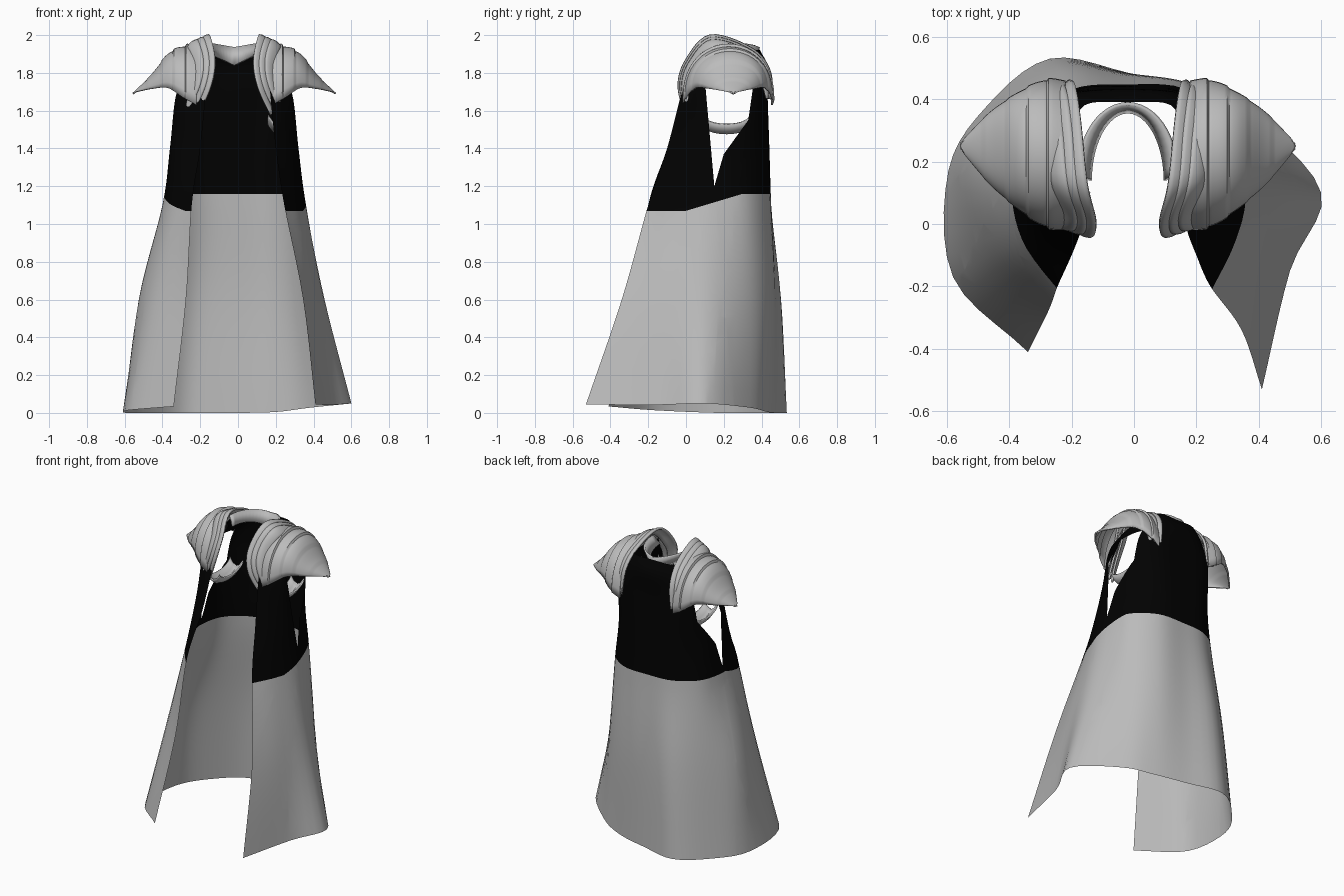
import bpy, bmesh, math
from mathutils import Vector

cube = bpy.data.objects.get("Cube")
if cube:
    bpy.data.objects.remove(cube, do_unlink=True)


def material(name, value):
    m = bpy.data.materials.new(name)
    m.use_nodes = True
    colour = (value, value, value, 1)
    m.diffuse_color = colour
    m.node_tree.nodes["Principled BSDF"].inputs["Base Color"].default_value = colour
    return m


GREY = material("grey", 0.5)
BLACK = material("black", 0.0005)
CENTRE = -0.02


def spline(pts, steps):
    """Smooth curve through the points."""
    pts = [Vector(p) for p in pts]
    ext = [2 * pts[0] - pts[1]] + pts + [2 * pts[-1] - pts[-2]]
    out = []
    for i in range(len(pts) - 1):
        a, b, c, d = ext[i:i + 4]
        for k in range(steps):
            t = k / steps
            out.append(b + (c - a) * t / 2 + (a - 2.5 * b + 2 * c - d / 2) * t * t
                       + (1.5 * (b - c) + (d - a) / 2) * t ** 3)
    return out + [pts[-1]]


def loft(name, rows, mats, thickness=0.0):
    """Sheet through rows of points."""
    bm = bmesh.new()
    grid = [[bm.verts.new(p) for p in row] for row in rows]
    for r, s in zip(grid, grid[1:]):
        for i in range(len(r) - 1):
            bm.faces.new((r[i], r[i + 1], s[i + 1], s[i]))
    bmesh.ops.recalc_face_normals(bm, faces=bm.faces)
    mesh = bpy.data.meshes.new(name)
    bm.to_mesh(mesh)
    bm.free()
    ob = bpy.data.objects.new(name, mesh)
    bpy.context.collection.objects.link(ob)
    for m in mats:
        mesh.materials.append(m)
    if thickness:
        mod = ob.modifiers.new("thickness", "SOLIDIFY")
        mod.thickness = thickness
        mod.offset = 0
    bpy.ops.object.select_all(action="DESELECT")
    ob.select_set(True)
    bpy.context.view_layer.objects.active = ob
    bpy.ops.object.shade_smooth_by_angle(angle=math.radians(40))
    return ob


# Cloak skirt: uneven plan outlines from the right front edge, round the back, to the left
hem = [(-.34, -.41), (-.58, -.17), (-.595, .17), (-.47, .38), (-.27, .53), (CENTRE, .485),
       (.2, .43), (.38, .34), (.6, .1), (.5, -.15), (.41, -.53)]
thigh = [(-.275, -.28), (-.46, -.1), (-.525, .15), (-.43, .34), (-.24, .495), (CENTRE, .48),
         (.18, .45), (.34, .34), (.455, .12), (.42, -.1), (.345, -.34)]


def outline(z, back, *half):
    """Mirrored plan outline from its half, front edge first."""
    centres = [0] + [CENTRE] * (len(half) - 1)
    right = [(c - x, y, z) for c, (x, y) in zip(centres, half)]
    left = [(c + x, y, z) for c, (x, y) in zip(centres, half)]
    return right + [(CENTRE, back, z)] + left[::-1]


# Cloak body: waist, chest, armpit, shoulder, neck
outlines = [
    [(x, y, max(0, min(.05, x / 8 - .02), -y / 12)) for x, y in hem],
    [(x, y, 0.6) for x, y in thigh],
    outline(1.1, .45, (.245, -.2), (.34, -.05), (.38, .12), (.335, .32), (.185, .435)),
    outline(1.4, .44, (.2, -.1), (.3, 0), (.34, .12), (.315, .3), (.18, .425)),
    outline(1.7, .43, (.17, -.02), (.25, .03), (.305, .11), (.29, .33), (.18, .42)),
    outline(1.84, .43, (.16, .05), (.2, .08), (.23, .13), (.22, .32), (.16, .41)),
    outline(1.92, .39, (.14, .1), (.15, .13), (.17, .17), (.17, .28), (.14, .38)),
]
rows = [spline(plan, 5) for plan in outlines]
cloak = loft("cloak", [spline(col, 6) for col in zip(*rows)], [GREY, BLACK])

# Arm holes and colour border, cut along straight lines
arm_hole = [(.15, 1.2), (.2, 1.37), (.33, 1.55), (.36, 1.76), (.1, 1.76)]
hole_edges = list(zip(arm_hole, arm_hole[1:] + arm_hole[:1]))
LOW, HIGH, SLOPE, RIGHT_LIFT = 1.07, 1.16, 0.3, 0.05


def inside(y, z):
    hit = False
    for (ya, za), (yb, zb) in hole_edges:
        if (za > z) != (zb > z) and y < ya + (z - za) * (yb - ya) / (zb - za):
            hit = not hit
    return hit


def border(x, y):
    rise = SLOPE * y + (RIGHT_LIFT if x < 0 else 0)
    return min(HIGH, LOW + max(0, rise))


bm = bmesh.new()
bm.from_mesh(cloak.data)
flat, slant = Vector((0, 0, 1)), Vector((0, -SLOPE, 1))
cuts = [((0, 0, LOW), flat), ((0, 0, HIGH), flat),
        ((0, 0, LOW), slant), ((0, 0, LOW + RIGHT_LIFT), slant)]
cuts += [((0, ya, za), Vector((0, zb - za, ya - yb))) for (ya, za), (yb, zb) in hole_edges]
for point, normal in cuts:
    bmesh.ops.bisect_plane(bm, geom=bm.verts[:] + bm.edges[:] + bm.faces[:],
                           plane_co=point, plane_no=normal, dist=1e-5)
holes = []
for f in bm.faces:
    c = f.calc_center_median()
    f.material_index = int(c.z > border(c.x, c.y))
    if abs(c.x) > 0.18 and inside(c.y, c.z):
        holes.append(f)
bmesh.ops.delete(bm, geom=holes, context="FACES")
bm.to_mesh(cloak.data)
bm.free()

# Collar: arched strip round the back of the neck, flaring outward
low, high = [], []
for k in range(25):
    a = math.pi * k / 24
    dx, y = -0.12 * math.cos(a), 0.14 + 0.22 * math.sin(a)
    side = abs(math.cos(a))
    low.append((CENTRE + dx, y, 1.84 + 0.06 * side))
    high.append((CENTRE + dx * 1.3, y + 0.025, 1.935 + 0.025 * side))
loft("collar", [low, high], [GREY], 0.012)


# Shoulder armour, shared by both sides
def place(side, x, y, z):
    return (CENTRE + side * x, y, z)


def shoulder_band(side, k):
    """Crescent lame arching from chest to back; k counts outward."""
    inner = [(.195, 0, 1.58), (.14, -.03, 1.73), (.125, .01, 1.86), (.155, .13, 1.985),
             (.175, .33, 1.925), (.185, .43, 1.82), (.19, .455, 1.66)]
    path = []
    for p in spline(inner, 6):
        shrink = 1 - 0.045 * k
        path.append(Vector((p.x + 0.03 * k, 0.2 + (p.y - 0.2) * shrink,
                            1.7 + (p.z - 1.7) * shrink)))
    rows = []
    for i, p in enumerate(path):
        taper = max(0.05, math.sin(math.pi * i / (len(path) - 1))) ** 0.5
        out = Vector((0, p.y - 0.2, p.z - 1.7)).normalized()
        row = []
        for j in range(5):
            q = p + out * taper * (0.013 - 0.003 * j * j)
            row.append(place(side, q.x + taper * (0.015 * j - 0.026), q.y, q.z))
        rows.append(row)
    return rows


def shoulder_cap(side):
    """Stepped dome narrowing to a point; x, half width, ridge height, lower edge."""
    profile = spline([(.2, .235, 1.95, 1.63), (.27, .225, 1.94, 1.67), (.35, .18, 1.9, 1.72),
                      (.44, .11, 1.79, 1.715), (.535, .006, 1.7, 1.695)], 12)
    rows = []
    for i, (x, w, top, base) in enumerate(profile):
        t = i / (len(profile) - 1)
        step = 0.02 * (t * 5 % 1) * (1 - t)
        row = []
        for k in range(25):
            a = math.pi * (k / 24 - 0.5)
            y = 0.22 + 0.03 * t + (w + step / 2) * math.sin(a)
            z = base + (top + step - 0.01 - base) * max(0, math.cos(a)) ** 0.85
            row.append(place(side, x, y, z))
        rows.append(row)
    return rows


def arm_strap(side):
    """Cupped strap slung under the arm."""
    rows = []
    for k in range(17):
        a = math.pi * k / 16
        y, z = 0.215 - 0.125 * math.cos(a), 1.53 - 0.05 * math.sin(a)
        rows.append([place(side, 0.23 + 0.025 * j, y, z + 0.012 * j * j) for j in range(-2, 3)])
    return rows


for side, label in ((1, "left"), (-1, "right")):
    for k, part in enumerate(("inner", "middle", "outer")):
        loft(f"{label}_shoulder_band_{part}", shoulder_band(side, k), [GREY], 0.012)
    loft(f"{label}_shoulder_cap", shoulder_cap(side), [GREY], 0.01)
    loft(f"{label}_arm_strap", arm_strap(side), [GREY], 0.01)
